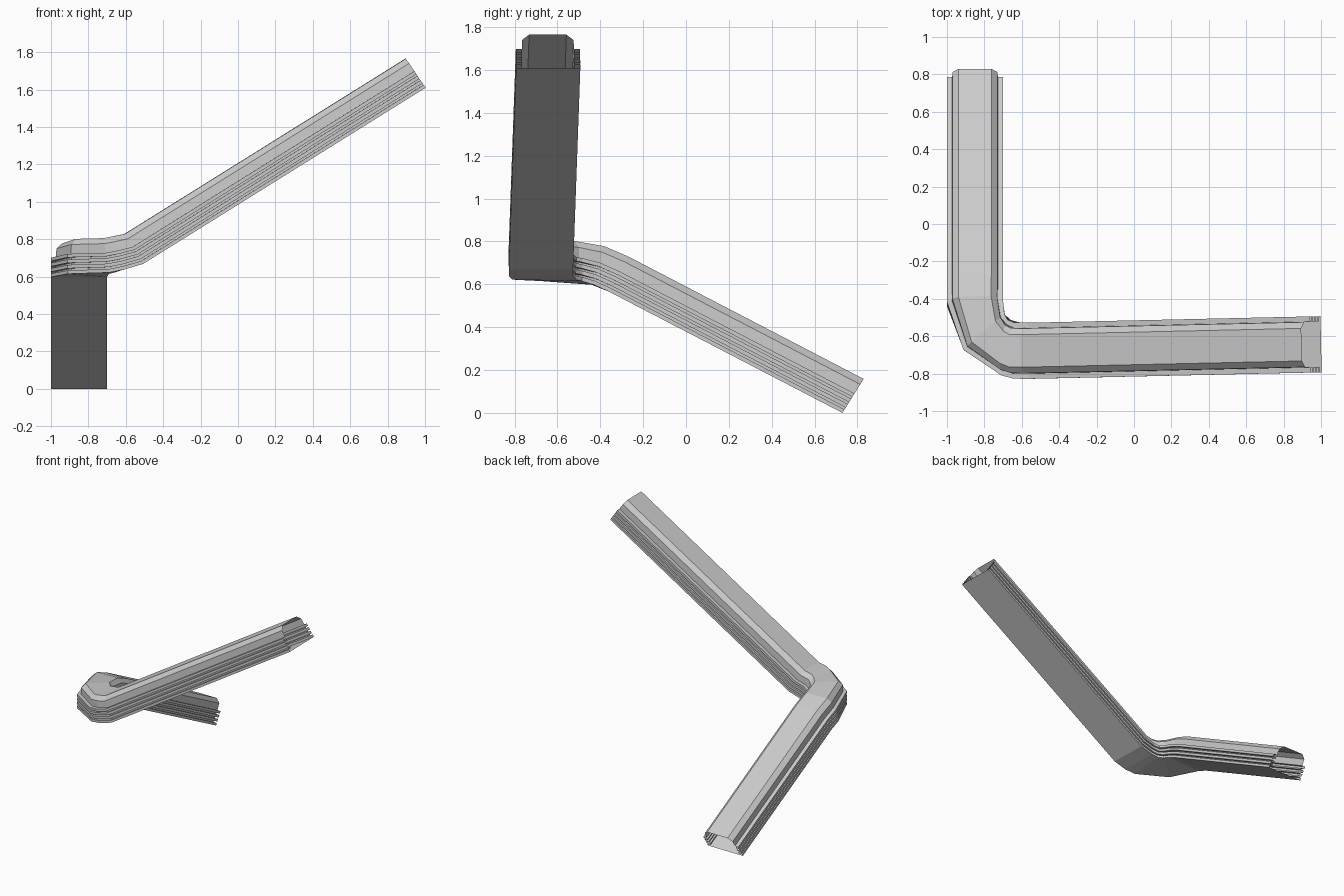
import bpy, bmesh
from math import sin, cos, radians
from mathutils import Vector

if "Cube" in bpy.data.objects:
    bpy.data.objects.remove(bpy.data.objects["Cube"])

H = 0.187  # height of the gallery section

# Right half of the cross-section: four ribs with grooves, upright wall, chamfered roof
half = []
for i in range(4):
    t = i * 0.157
    half += [(0.15, t), (0.15, t + 0.10)]
    half += [(0.122, t + 0.10)]
    if i < 3:
        half += [(0.122, t + 0.157)]
half += [(0.12, 0.84), (0.087, 1.0)]
profile = half + [(-u, t) for u, t in reversed(half)]

# Stations along the floor centreline: x, y, z, heading, pitch (degrees), width scale
stations = [
    (-0.85, 0.73, 0.0, -90, 32, 1.0),
    (-0.85, -0.356, 0.564, -90, 27.5, 1.0),
    (-0.85, -0.435, 0.598, -88, 15, 1.0),
    (-0.80, -0.58, 0.615, -49, 2, 0.97),
    (-0.675, -0.662, 0.622, -6, 10, 1.0),
    (-0.61, -0.677, 0.638, 0, 18, 1.0),
    (-0.51, -0.677, 0.668, 1, 31, 1.0),
    (1.0, -0.643, 1.61, 1.2, 34, 1.0),
]

# Sweep the section through the stations as an open-ended shell
bm = bmesh.new()
rings = []
for x, y, z, head, pitch, w in stations:
    a, p = radians(head), radians(pitch)
    side = Vector((sin(a), -cos(a), 0))
    up = Vector((-cos(a) * sin(p), -sin(a) * sin(p), cos(p)))
    rings.append([bm.verts.new(Vector((x, y, z)) + side * u * w + up * t * H)
                  for u, t in profile])
n = len(profile)
for r0, r1 in zip(rings, rings[1:]):
    for j in range(n):
        k = (j + 1) % n
        bm.faces.new((r0[j], r0[k], r1[k], r1[j]))
bmesh.ops.recalc_face_normals(bm, faces=bm.faces[:])
mesh = bpy.data.meshes.new("covered_gallery")
bm.to_mesh(mesh)
bm.free()
obj = bpy.data.objects.new("covered_gallery", mesh)
bpy.context.collection.objects.link(obj)
